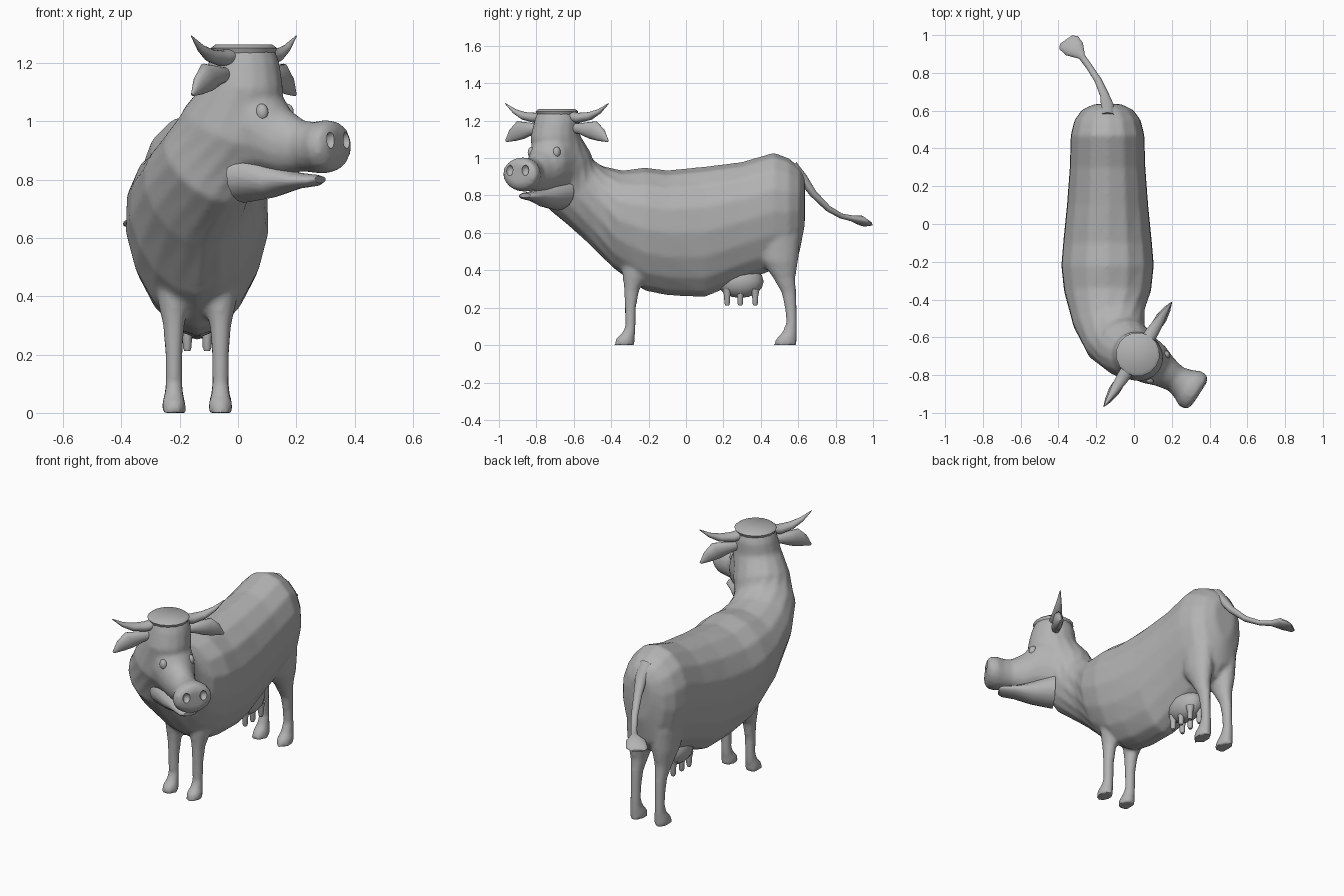
import bpy
import bmesh
from math import sin, cos, pi, radians
from mathutils import Vector, Matrix

start_cube = bpy.data.objects.get("Cube")
if start_cube:
    bpy.data.objects.remove(start_cube, do_unlink=True)

MID = -0.14        # centre line of the trunk
HEAD_YAW = 57      # the head is turned to its left
SIDES = 16

grey = bpy.data.materials.new("plain grey")
grey.use_nodes = True
GREY = (0.45, 0.45, 0.45, 1)
grey.diffuse_color = GREY
grey.node_tree.nodes["Principled BSDF"].inputs["Base Color"].default_value = GREY


def loft(bm, sections, taper=0.0):
    """Skin oval rings given as (x, y, z, yaw, pitch, half width, half height)."""
    rings = []
    for x, y, z, yaw, pitch, a, b in sections:
        yaw, pitch = radians(yaw), radians(pitch)
        side = Vector((cos(yaw), sin(yaw), 0))
        ahead = Vector((sin(yaw), -cos(yaw), 0))
        up = Vector((0, 0, cos(pitch))) - ahead * sin(pitch)
        ring = []
        for i in range(SIDES):
            t = 2 * pi * i / SIDES
            width = a * (1 + taper * cos(pitch) * sin(t))
            ring.append(bm.verts.new(Vector((x, y, z)) + side * width * cos(t) + up * b * sin(t)))
        rings.append(ring)
    for low, high in zip(rings, rings[1:]):
        for i in range(SIDES):
            j = (i + 1) % SIDES
            bm.faces.new((low[i], low[j], high[j], high[i]))
    bm.faces.new(rings[0][::-1])
    bm.faces.new(rings[-1])


def ball(bm, centre, radii, yaw=0):
    place = Matrix.Translation(centre) @ Matrix.Rotation(radians(yaw), 4, 'Z')
    bmesh.ops.create_uvsphere(bm, u_segments=SIDES, v_segments=SIDES // 2, radius=1,
                              matrix=place @ Matrix.Diagonal((*radii, 1)))


def head_point(ahead, side, z):
    """Position measured from the middle of the head, along its own axes."""
    yaw = radians(HEAD_YAW)
    return (0.02 + ahead * sin(yaw) + side * cos(yaw),
            -0.69 - ahead * cos(yaw) + side * sin(yaw), z)


def smooth(obj):
    bpy.ops.object.select_all(action='DESELECT')
    obj.select_set(True)
    bpy.context.view_layer.objects.active = obj
    bpy.ops.object.shade_smooth_by_angle(angle=radians(50))


def finish(name, bm):
    bmesh.ops.recalc_face_normals(bm, faces=bm.faces[:])
    mesh = bpy.data.meshes.new(name)
    bm.to_mesh(mesh)
    bm.free()
    mesh.materials.append(grey)
    obj = bpy.data.objects.new(name, mesh)
    bpy.context.collection.objects.link(obj)
    smooth(obj)
    return obj


# Trunk, neck and skull: one loft from the rump to the crown
skin = bmesh.new()
loft(skin, [
    (MID, .635, .77, 0, 0, .07, .13),
    (MID, .605, .72, 0, 0, .135, .235),
    (MID, .55, .71, 0, 0, .175, .29),
    (MID, .47, .715, 0, 0, .195, .315),
    (MID, .3, .66, 0, 0, .2, .32),
    (MID, .1, .605, 0, 0, .215, .35),
    (MID, -.1, .6, 0, 0, .235, .335),
    (MID, -.22, .62, 0, 0, .245, .33),
    (MID, -.36, .67, 0, 5, .23, .265),
    (-.13, -.5, .765, 15, 16, .195, .2),
    (-.09, -.62, .86, 30, 39, .17, .18),
    (-.03, -.67, .98, 50, 65, .155, .175),
    (.02, -.7, 1.12, HEAD_YAW, 85, .13, .14),
    (.02, -.69, 1.2, HEAD_YAW, 90, .12, .125),
    (.02, -.69, 1.25, HEAD_YAW, 90, .105, .105),
], taper=0.17)

# Muzzle: distance ahead, height, half width, half height
MUZZLE = [(0, 1.0, .13, .2), (.1, .98, .115, .16), (.17, .93, .088, .115),
          (.24, .915, .073, .088), (.29, .91, .088, .088), (.33, .912, .11, .093),
          (.37, .915, .107, .085), (.388, .915, .075, .055)]
loft(skin, [(*head_point(d, 0, z), HEAD_YAW, 0, a, b) for d, z, a, b in MUZZLE])

# Legs: depth, height, half width, half depth
FRONT_LEG = [(-.33, 0, .042, .054), (-.325, .035, .04, .049), (-.306, .065, .032, .036),
             (-.297, .1, .029, .028), (-.297, .2, .03, .03), (-.29, .3, .037, .042),
             (-.27, .38, .055, .07), (-.25, .5, .07, .1), (-.25, .6, .05, .08)]
HIND_LEG = [(.53, 0, .042, .062), (.537, .035, .04, .055), (.555, .07, .032, .039),
            (.565, .12, .028, .029), (.56, .2, .028, .032), (.55, .28, .032, .039),
            (.525, .36, .046, .06), (.5, .45, .068, .1), (.49, .58, .077, .12),
            (.48, .7, .06, .1)]
for sign in (-1, 1):
    for leg in (FRONT_LEG, HIND_LEG):
        loft(skin, [(MID + sign * .08, y, z, 0, 90, a, b) for y, z, a, b in leg])
body = finish("body", skin)

# Nostril hollows
cut = bmesh.new()
for sign in (-1, 1):
    ball(cut, head_point(.395, sign * .05, .935), (.022, .03, .03), HEAD_YAW)
cutter = finish("nostril_cutter", cut)
cutter.hide_render = True

# Merge the lofts into one soft skin, then cut the nostrils
remesh = body.modifiers.new("merge", 'REMESH')
remesh.mode = 'VOXEL'
remesh.voxel_size = 0.012
relax = body.modifiers.new("relax", 'SMOOTH')
relax.factor = 0.5
relax.iterations = 5
hollow = body.modifiers.new("nostrils", 'BOOLEAN')
hollow.operation = 'DIFFERENCE'
hollow.object = cutter
smooth(body)
for modifier in [m.name for m in body.modifiers if m.type in {'REMESH', 'SMOOTH', 'BOOLEAN'}]:
    bpy.ops.object.modifier_apply(modifier=modifier)
bpy.data.objects.remove(cutter, do_unlink=True)
smooth(body)

# Lower jaw
jaw = bmesh.new()
JAW = [(0, .82, .11, .1), (.12, .798, .08, .06), (.22, .796, .062, .028),
       (.29, .797, .055, .02), (.312, .8, .035, .012)]
loft(jaw, [(*head_point(d, 0, z), HEAD_YAW, 0, a, b) for d, z, a, b in JAW])
finish("lower_jaw", jaw)

# Crown cap
crown = bmesh.new()
loft(crown, [(*head_point(0, 0, z), HEAD_YAW, 90, r, r)
             for z, r in ((1.225, .105), (1.25, .116), (1.262, .1))])
finish("crown", crown)

# Horns, ears and eyes on both sides: side offset, height, pitch, half sizes
HORN = [(.07, 1.225, 0, .036, .03), (.14, 1.215, 5, .034, .027),
        (.21, 1.225, 20, .026, .022), (.27, 1.25, 30, .015, .013), (.33, 1.292, 35, .002, .002)]
EAR = [(.09, 1.16, 0, .018, .022), (.15, 1.158, -10, .028, .03),
       (.23, 1.15, -25, .03, .052), (.28, 1.122, -35, .02, .036), (.325, 1.09, -40, .004, .006)]
for sign, label in ((1, "left"), (-1, "right")):
    outward = HEAD_YAW + sign * 90
    for part, rows in (("horn", HORN), ("ear", EAR)):
        bm = bmesh.new()
        loft(bm, [(*head_point(0, sign * s, z), outward, p, a, b) for s, z, p, a, b in rows])
        finish(label + "_" + part, bm)
    bm = bmesh.new()
    ball(bm, head_point(.125, sign * .08, 1.03), (.02, .024, .03), HEAD_YAW)
    finish(label + "_eye", bm)

# Tail with a flat tuft
tail = bmesh.new()
loft(tail, [
    (MID, .57, .95, 180, -35, .04, .035),
    (MID, .625, .89, 180, -55, .035, .026),
    (-.155, .68, .81, 195, -50, .024, .02),
    (-.19, .76, .73, 210, -35, .019, .016),
    (-.235, .83, .69, 215, -20, .017, .014),
    (-.275, .885, .678, 215, -10, .018, .016),
    (-.315, .925, .67, 215, -15, .055, .024),
    (-.345, .96, .65, 215, -15, .06, .016),
    (-.36, .975, .642, 215, -15, .04, .005),
])
finish("tail", tail)

# Udder with teats
udder = bmesh.new()
ball(udder, (MID, .29, .34), (.08, .125, .088))
for y in (.22, .29, .37):
    for sign in (-1, 1):
        x = MID + sign * .034
        loft(udder, [(x, y, z, 0, 90, r, r)
                     for z, r in ((.212, .01), (.225, .015), (.26, .016), (.3, .024))])
finish("udder", udder)
